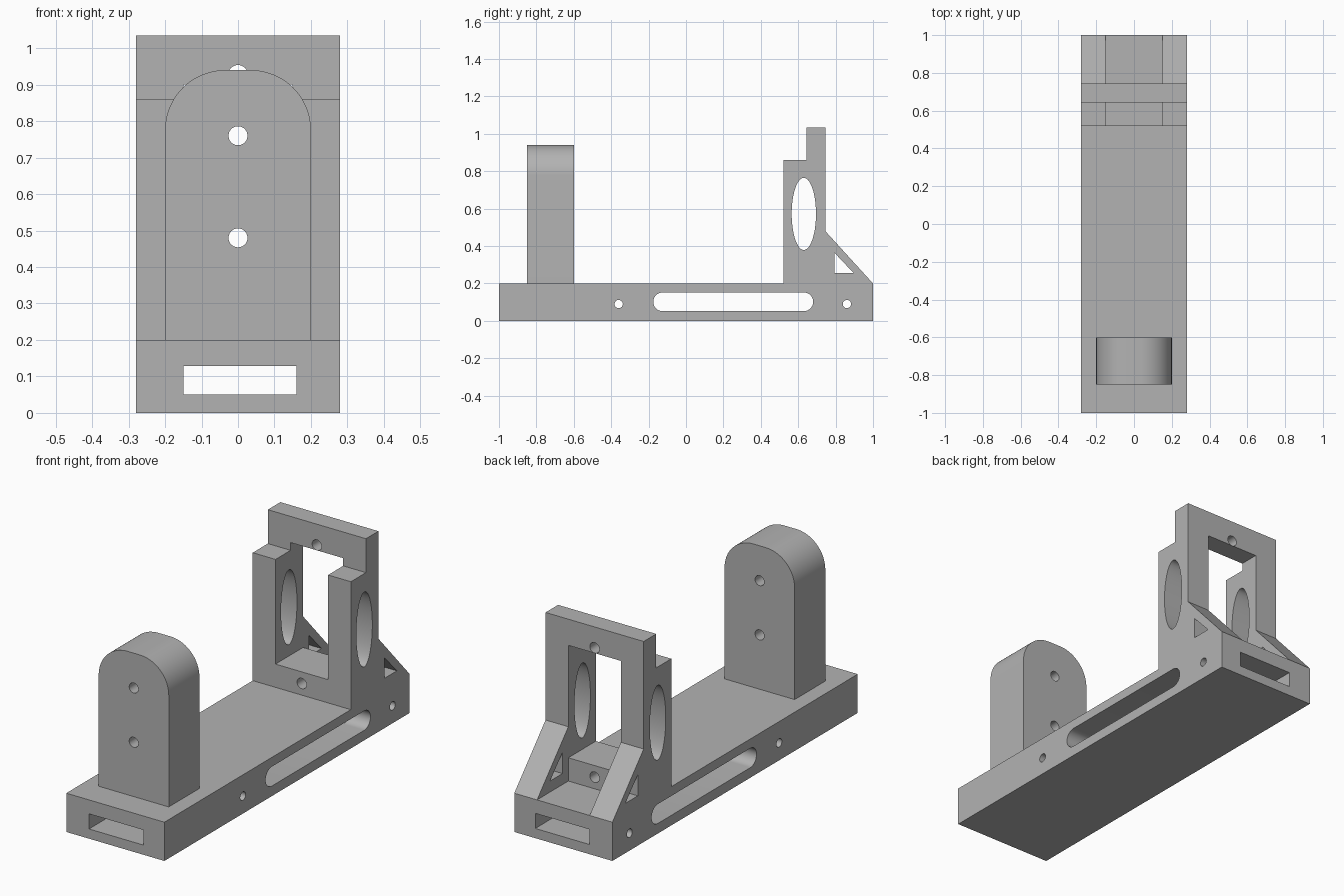
import bpy, bmesh
from math import sin, cos, pi
from mathutils import Vector

if "Cube" in bpy.data.objects:
    bpy.data.objects.remove(bpy.data.objects["Cube"], do_unlink=True)

grey = bpy.data.materials.new("plain_grey")
grey.use_nodes = True
colour = (0.45, 0.45, 0.45, 1)
grey.diffuse_color = colour
grey.node_tree.nodes["Principled BSDF"].inputs["Base Color"].default_value = colour


def prism(name, points, axis, start, end):
    """Extrude a 2D outline along x (points are y, z) or y (points are x, z)."""
    bm = bmesh.new()
    place = (lambda a, b: (start, a, b)) if axis == "x" else (lambda a, b: (a, start, b))
    face = bm.faces.new([bm.verts.new(place(a, b)) for a, b in points])
    step = Vector((end - start, 0, 0) if axis == "x" else (0, end - start, 0))
    new = bmesh.ops.extrude_face_region(bm, geom=[face])["geom"]
    bmesh.ops.translate(bm, vec=step, verts=[v for v in new if isinstance(v, bmesh.types.BMVert)])
    bmesh.ops.recalc_face_normals(bm, faces=bm.faces)
    mesh = bpy.data.meshes.new(name)
    bm.to_mesh(mesh)
    bm.free()
    mesh.materials.append(grey)
    obj = bpy.data.objects.new(name, mesh)
    bpy.context.collection.objects.link(obj)
    return obj


def rect(a0, a1, b0, b1):
    return [(a0, b0), (a1, b0), (a1, b1), (a0, b1)]


def arc(ca, cb, ra, rb, first, last, n):
    angles = [first + (last - first) * i / n for i in range(n + 1)]
    return [(ca + ra * cos(t), cb + rb * sin(t)) for t in angles]


def ellipse(ca, cb, ra, rb, n=40):
    return arc(ca, cb, ra, rb, 0, 2 * pi, n)[:-1]


def cut(obj, points, axis, start, end):
    cutter = prism("cutter", points, axis, start, end)
    cutter.hide_render = True
    mod = obj.modifiers.new("cut", "BOOLEAN")
    mod.operation, mod.solver, mod.object = "DIFFERENCE", "EXACT", cutter
    bpy.context.view_layer.objects.active = obj
    bpy.ops.object.modifier_apply(modifier=mod.name)
    bpy.data.objects.remove(cutter, do_unlink=True)


# Base bar: lengthwise channel, long side slot and two cross holes
base = prism("base_bar", rect(-1, 1, 0, 0.2), "x", -0.28, 0.28)
cut(base, rect(-0.15, 0.16, 0.05, 0.128), "y", -1.1, 1.1)
slot = arc(0.63, 0.102, 0.05, 0.05, -pi / 2, pi / 2, 16)
slot += arc(-0.125, 0.102, 0.05, 0.05, pi / 2, 3 * pi / 2, 16)
cut(base, slot, "x", -0.4, 0.4)
for y in (-0.36, 0.86):
    cut(base, ellipse(y, 0.09, 0.022, 0.022), "x", -0.4, 0.4)

# Front post: rounded top corners and two holes
outline = [(-0.2, 0.2), (0.2, 0.2)]
outline += arc(0.035, 0.775, 0.165, 0.165, 0, pi / 2, 20)
outline += arc(-0.035, 0.775, 0.165, 0.165, pi / 2, pi, 20)
post = prism("front_post", outline, "y", -0.85, -0.6)
for z in (0.48, 0.76):
    cut(post, ellipse(0, z, 0.026, 0.026), "y", -1, -0.4)

# Rear bracket: stepped frame with two sloping gussets
side = [(0.52, 0.2), (1, 0.2), (0.745, 0.48), (0.745, 1.035),
        (0.643, 1.035), (0.643, 0.86), (0.52, 0.86)]
bracket = prism("rear_bracket", side, "x", -0.28, 0.28)
cut(bracket, rect(-0.15, 0.15, 0.32, 0.9), "y", 0.4, 1.2)
cut(bracket, rect(-0.15, 0.15, 0.1, 0.6), "y", 0.745, 1.2)
for z in (0.26, 0.927):
    cut(bracket, ellipse(0, z, 0.027, 0.027), "y", 0.4, 1.2)
cut(bracket, ellipse(0.63, 0.572, 0.065, 0.193, 56), "x", -0.4, 0.4)
cut(bracket, [(0.793, 0.257), (0.895, 0.257), (0.793, 0.365)], "x", -0.4, 0.4)

for obj in (base, post, bracket):
    bpy.ops.object.select_all(action="DESELECT")
    obj.select_set(True)
    bpy.context.view_layer.objects.active = obj
    bpy.ops.object.shade_smooth_by_angle()
